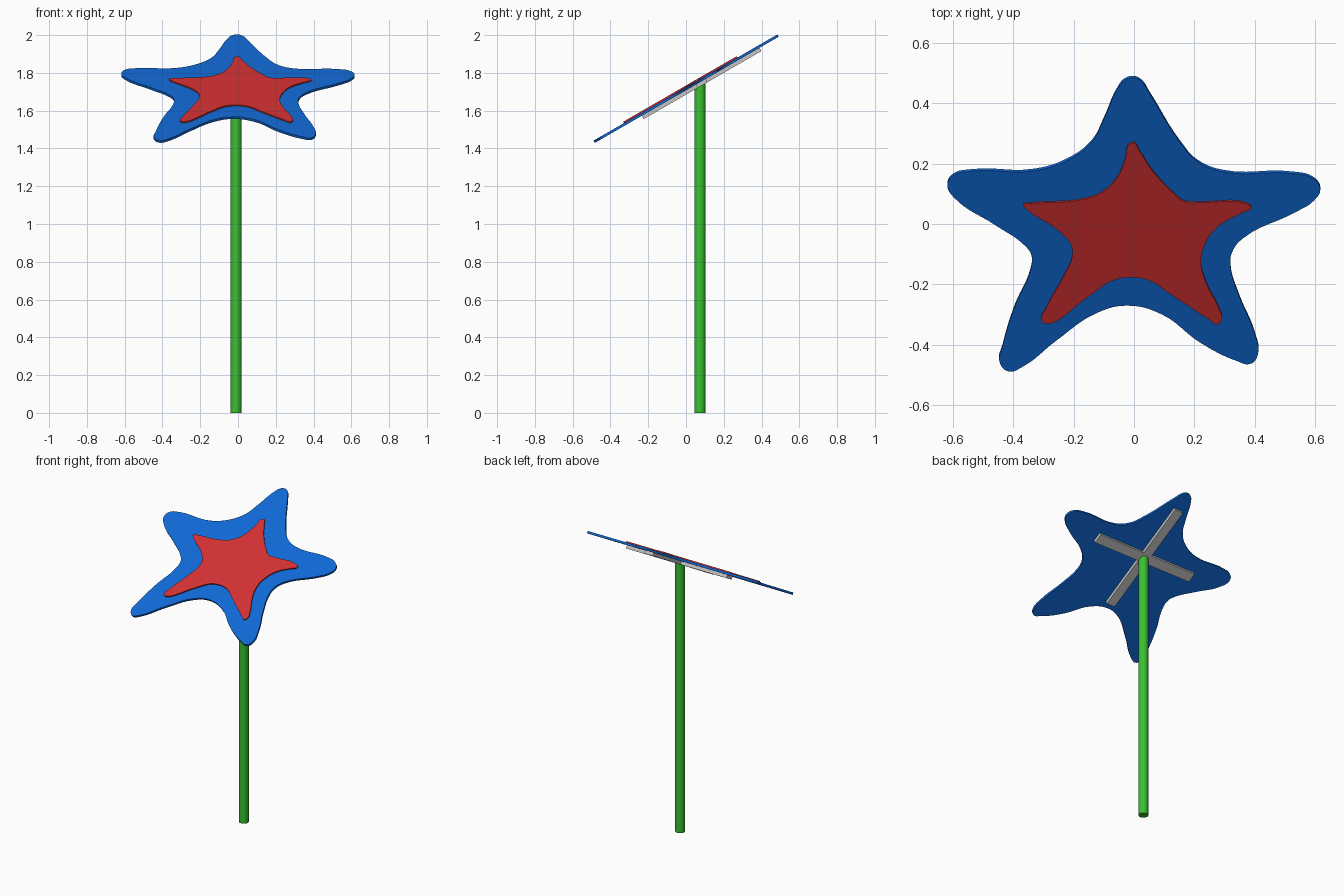
import bpy
import math
from mathutils import Matrix, Vector

cube = bpy.data.objects.get("Cube")
if cube:
    bpy.data.objects.remove(cube, do_unlink=True)

TILT = math.radians(30)
# Frame of the tilted star panel
PANEL = Matrix.Translation((0, 0, 1.716)) @ Matrix.Rotation(TILT, 4, 'X')


def make_material(name, color):
    mat = bpy.data.materials.new(name)
    mat.use_nodes = True
    mat.diffuse_color = (*color, 1)
    mat.node_tree.nodes["Principled BSDF"].inputs["Base Color"].default_value = (*color, 1)
    return mat


blue = make_material("blue", (0.005, 0.14, 0.66))
red = make_material("red", (0.65, 0.03, 0.032))
green = make_material("green", (0.04, 0.53, 0.03))
grey = make_material("grey", (0.55, 0.55, 0.55))


def select_only(obj):
    bpy.ops.object.select_all(action='DESELECT')
    obj.select_set(True)
    bpy.context.view_layer.objects.active = obj


def star_plate(name, outline, bottom, top, mat):
    """Smooth closed outline, given in hundredths as seen from above, filled and extruded."""
    curve = bpy.data.curves.new(name, 'CURVE')
    curve.dimensions = '2D'
    curve.fill_mode = 'BOTH'
    curve.resolution_u = 6
    curve.extrude = (top - bottom) / 2
    spline = curve.splines.new('BEZIER')
    spline.bezier_points.add(len(outline) - 1)
    for point, (x, y) in zip(spline.bezier_points, outline):
        point.co = (x / 100, y / 100 / math.cos(TILT), 0)
        point.handle_left_type = point.handle_right_type = 'AUTO'
    spline.use_cyclic_u = True
    curve.materials.append(mat)
    obj = bpy.data.objects.new(name, curve)
    bpy.context.collection.objects.link(obj)
    obj.matrix_world = PANEL @ Matrix.Translation((0, 0, (top + bottom) / 2))
    select_only(obj)
    bpy.ops.object.convert(target='MESH')
    bpy.ops.object.shade_smooth_by_angle(angle=math.radians(35))


def brace(name, size, center):
    """Flat bar fixed under the panel."""
    bpy.ops.mesh.primitive_cube_add(size=1)
    obj = bpy.context.object
    obj.name = name
    obj.data.transform(Matrix.Diagonal((*size, 1)))
    obj.matrix_world = PANEL @ Matrix.Translation(center)
    obj.data.materials.append(grey)


# Star outlines, clockwise from the upper tip
outer = [(0, 48.7), (2.5, 47.5), (5, 43.8), (15.5, 27), (21, 21), (29, 17.7),
         (53, 17), (59, 15.5), (61.7, 12), (59.5, 8), (54, 4.5), (36, -4.5),
         (32.5, -9), (32, -14), (35, -24), (40, -36), (41, -43), (38.5, -46),
         (34, -45), (22, -39), (9, -29.5), (-2, -26.7), (-12, -29), (-26, -38.5),
         (-37, -47), (-41.5, -48.5), (-44.5, -45.5), (-43.5, -40), (-39.5, -27),
         (-34.3, -15), (-34, -10), (-36, -7), (-46, 0), (-59, 8.5), (-61.8, 13),
         (-60, 16.3), (-54, 17.8), (-33, 18), (-22, 21.5), (-14, 27.5), (-10, 35),
         (-5.5, 45), (-3, 48)]
inner = [(-0.5, 27.6), (2, 24.5), (6, 18.5), (13, 11), (17, 8), (21, 7.8),
         (37, 7.5), (38.8, 6), (36, 4.5), (28, 0), (23.5, -6), (22.2, -12),
         (24, -19), (28, -27), (29, -31), (27.5, -32.5), (25, -31), (12, -22.5),
         (5, -18), (-1, -17), (-7, -18), (-14, -22.5), (-28.5, -32.4),
         (-30.5, -31.5), (-29, -27), (-23.5, -17), (-20.5, -10), (-21, -6),
         (-25, -1.5), (-35.5, 5.5), (-36.5, 7), (-34, 7.5), (-16, 9),
         (-10, 11.5), (-5, 17), (-3, 22)]
star_plate("blue_star_panel", outer, -0.007, 0.007, blue)
star_plate("red_star_panel", inner, 0.007, 0.015, red)

# Crossed braces under the star, centred on the pole
hub = Vector((-0.01, 0.074 / math.cos(TILT), -0.017))
brace("slope_brace", (0.06, 0.72, 0.02), hub)
brace("cross_brace", (0.72, 0.06, 0.02), hub)

# Pole
HEIGHT = 1.745
bpy.ops.mesh.primitive_cylinder_add(vertices=48, radius=0.029, depth=HEIGHT,
                                    location=(-0.01, 0.074, HEIGHT / 2))
pole = bpy.context.object
pole.name = "pole"
pole.data.materials.append(green)
bpy.ops.object.shade_smooth_by_angle(angle=math.radians(35))
